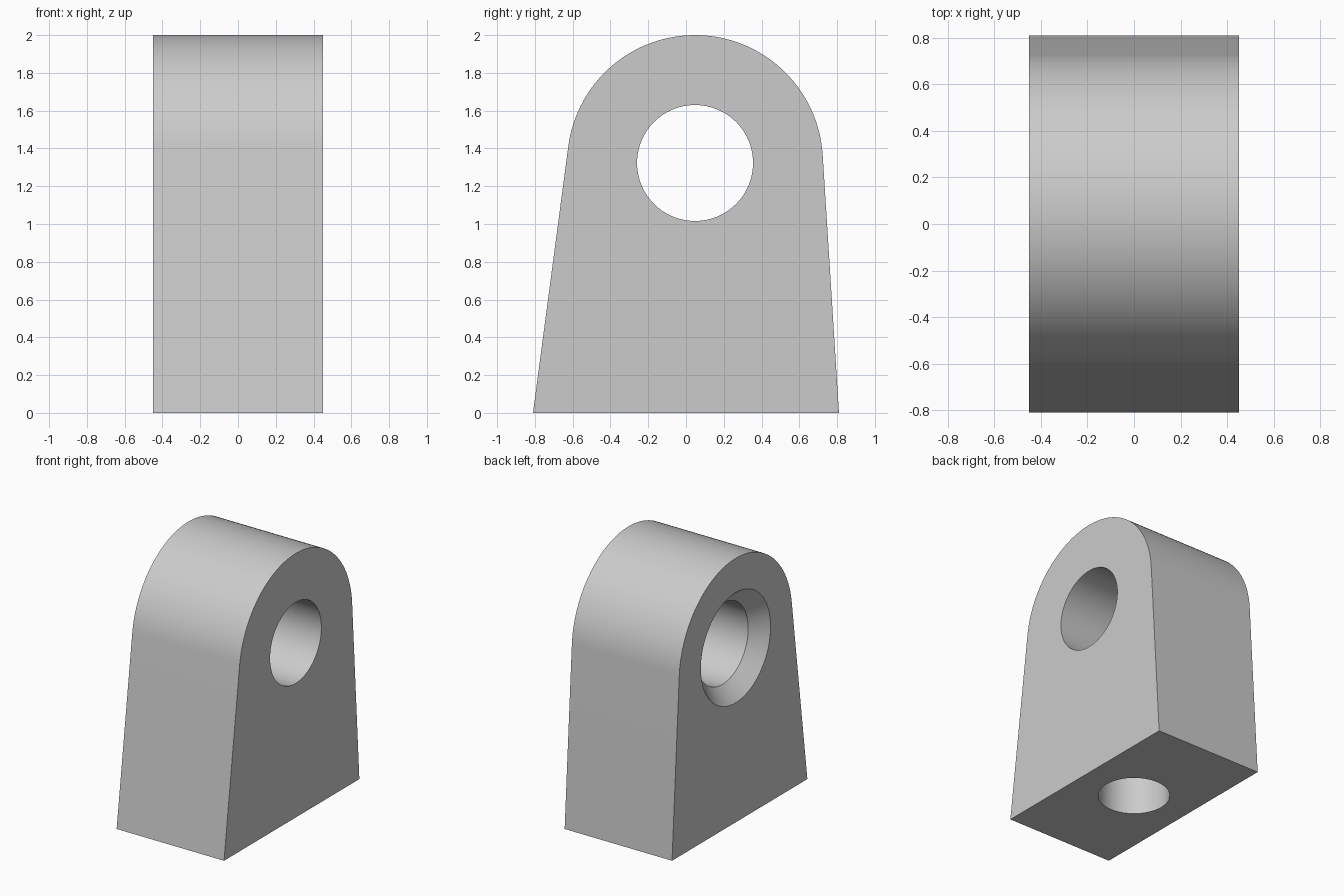
import bpy
import bmesh
from math import atan2, acos, hypot, cos, sin, pi, radians

cube = bpy.data.objects.get("Cube")
if cube:
    bpy.data.objects.remove(cube, do_unlink=True)

HALF_WIDTH = 0.45
HALF_BASE = 0.81
CY, CZ, RADIUS = 0.048, 1.323, 0.677   # rounded top
BORE, COUNTERSINK = 0.307, 0.417
SOCKET, SOCKET_DEPTH = 0.25, 0.6
SEGMENTS = 96

grey = bpy.data.materials.new("light grey")
grey.use_nodes = True
colour = (0.6, 0.6, 0.6, 1)
grey.diffuse_color = colour
grey.node_tree.nodes["Principled BSDF"].inputs["Base Color"].default_value = colour


def make_object(name, bm):
    bmesh.ops.recalc_face_normals(bm, faces=bm.faces)
    mesh = bpy.data.meshes.new(name)
    bm.to_mesh(mesh)
    bm.free()
    mesh.materials.append(grey)
    obj = bpy.data.objects.new(name, mesh)
    bpy.context.collection.objects.link(obj)
    return obj


def tangent_angle(y, side):
    """Angle on the top arc where a line from the base corner touches it."""
    dy, dz = y - CY, -CZ
    return atan2(dz, dy) + side * acos(RADIUS / hypot(dy, dz))


def lathe(name, stations, place):
    """Closed round solid through (distance, radius) stations."""
    bm = bmesh.new()
    rings = []
    for dist, r in stations:
        angles = [2 * pi * i / SEGMENTS for i in range(SEGMENTS)]
        rings.append([bm.verts.new(place(dist, r * cos(a), r * sin(a))) for a in angles])
    for a, b in zip(rings, rings[1:]):
        for i in range(SEGMENTS):
            j = (i + 1) % SEGMENTS
            bm.faces.new((a[i], a[j], b[j], b[i]))
    bm.faces.new(rings[0])
    bm.faces.new(rings[-1])
    obj = make_object(name, bm)
    obj.hide_render = True
    return obj


# Bracket body: tapered sides running tangent into a rounded top
start = tangent_angle(HALF_BASE, 1)
end = tangent_angle(-HALF_BASE, -1) + 2 * pi
steps = 64
profile = [(-HALF_BASE, 0), (HALF_BASE, 0)]
for i in range(steps + 1):
    a = start + (end - start) * i / steps
    profile.append((CY + RADIUS * cos(a), CZ + RADIUS * sin(a)))
bm = bmesh.new()
side = bm.faces.new([bm.verts.new((-HALF_WIDTH, y, z)) for y, z in profile])
extruded = bmesh.ops.extrude_face_region(bm, geom=[side])["geom"]
verts = [v for v in extruded if isinstance(v, bmesh.types.BMVert)]
bmesh.ops.translate(bm, verts=verts, vec=(2 * HALF_WIDTH, 0, 0))
body = make_object("bracket_body", bm)

# Cross bore with a 45 degree countersink on the right-hand side
flare = COUNTERSINK - BORE
bore = lathe("bore_cutter",
             [(-HALF_WIDTH - 0.05, COUNTERSINK + 0.05),
              (-HALF_WIDTH + flare, BORE),
              (HALF_WIDTH + 0.05, BORE)],
             lambda d, u, v: (d, CY + u, CZ + v))

# Blind socket in the underside
socket = lathe("socket_cutter", [(-0.05, SOCKET), (SOCKET_DEPTH, SOCKET)],
               lambda d, u, v: (u, v, d))

bpy.ops.object.select_all(action='DESELECT')
bpy.context.view_layer.objects.active = body
body.select_set(True)
for cutter in (bore, socket):
    mod = body.modifiers.new(cutter.name, 'BOOLEAN')
    mod.operation = 'DIFFERENCE'
    mod.solver = 'EXACT'
    mod.object = cutter
    bpy.ops.object.modifier_apply(modifier=mod.name)
    bpy.data.objects.remove(cutter, do_unlink=True)

bpy.ops.object.shade_smooth_by_angle(angle=radians(25))
